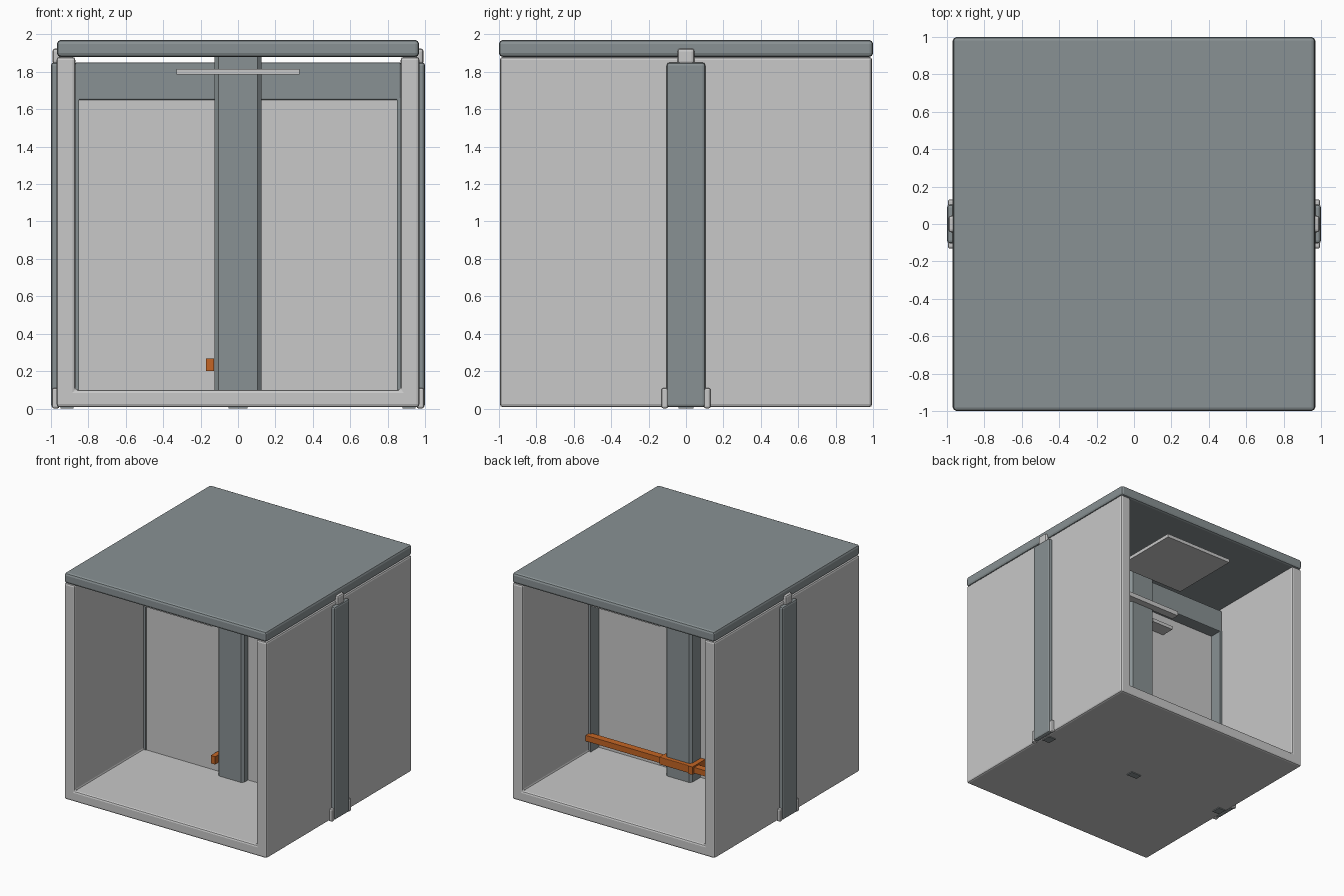
import bpy, bmesh

if "Cube" in bpy.data.objects:
    bpy.data.objects.remove(bpy.data.objects["Cube"])


def material(name, rgb):
    m = bpy.data.materials.new(name)
    m.diffuse_color = (*rgb, 1)
    m.use_nodes = True
    m.node_tree.nodes["Principled BSDF"].inputs["Base Color"].default_value = m.diffuse_color
    return m


LIGHT = material("light_grey", (0.58, 0.58, 0.58))
SLATE = material("slate_grey", (0.25, 0.285, 0.295))
ORANGE = material("orange", (0.55, 0.13, 0.018))


def finish(name, bm, mat, bevel):
    bmesh.ops.recalc_face_normals(bm, faces=bm.faces)
    me = bpy.data.meshes.new(name)
    bm.to_mesh(me)
    bm.free()
    me.materials.append(mat)
    ob = bpy.data.objects.new(name, me)
    bpy.context.collection.objects.link(ob)
    if bevel:
        mod = ob.modifiers.new("bevel", 'BEVEL')
        mod.width = bevel
        mod.segments = 2
        mod.limit_method = 'ANGLE'
    return ob


def box(name, x, y, z, mat, bevel=0.0):
    """Box from (min, max) pairs on each axis."""
    x, y = sorted(x), sorted(y)
    bm = bmesh.new()
    bmesh.ops.create_cube(bm, size=1)
    for v in bm.verts:
        v.co = [r[0] if c < 0 else r[1] for c, r in zip(v.co, (x, y, z))]
    return finish(name, bm, mat, bevel)


def prism(name, pts, axis, lo, hi, mat, bevel=0.0):
    """Extrude a 2D profile along y (profile in xz) or z (profile in xy)."""
    bm = bmesh.new()
    place = (lambda a, b, t: (a, t, b)) if axis == 'y' else (lambda a, b, t: (a, b, t))
    face = bm.faces.new([bm.verts.new(place(a, b, lo)) for a, b in pts])
    ext = bmesh.ops.extrude_face_region(bm, geom=[face])
    shift = place(0, 0, hi - lo)
    bmesh.ops.translate(bm, vec=shift,
                        verts=[g for g in ext["geom"] if isinstance(g, bmesh.types.BMVert)])
    return finish(name, bm, mat, bevel)


# Shell: floor and both side walls as one U-shaped channel, open front and back
shell = [(-.97, .007), (.97, .007), (.97, 1.88), (.87, 1.88),
         (.87, .1), (-.87, .1), (-.87, 1.88), (-.97, 1.88)]
prism("floor_and_side_walls", shell, 'y', -.995, .995, LIGHT, .016)

# Roof slab
box("roof", (-.968, .968), (-1, 1), (1.88, 1.97), SLATE, .02)

# Dividing wall: header, jambs, panels, chamfered centre column
box("header", (-.87, .87), (-.05, .09), (1.65, 1.85), SLATE, .008)
column = [(-.125, -.09), (-.105, -.11), (.105, -.11), (.125, -.09),
          (.125, .09), (.105, .11), (-.105, .11), (-.125, .09)]
prism("centre_column", column, 'z', .09, 1.885, SLATE)
box("column_foot", (-.05, .05), (-.03, .03), (0, .01), SLATE)

for s, side in ((-1, "left"), (1, "right")):
    box(side + "_jamb", (s * .85, s * .88), (-.05, .09), (.09, 1.66), SLATE)
    box(side + "_door_panel", (s * .11, s * .86), (-.04, -.02), (.09, 1.66), LIGHT)

    # Outside strap with base bracket and top knob
    box(side + "_strap", (s * .955, s * 1.0), (-.103, .103), (.007, 1.85), SLATE, .015)
    for t in (-1, 1):
        box(side + "_base_bracket", (s * .955, s * .995), (t * .095, t * .132),
            (0, .11), LIGHT, .012)
    box(side + "_top_knob", (s * .95, s * .992), (-.045, .045), (1.84, 1.925), LIGHT, .015)
    box(side + "_strap_foot", (s * .88, s * .95), (-.04, .04), (0, .01), SLATE)

# Hanging ceiling plates, one at each open end
for t, end in ((-1, "front"), (1, "back")):
    box(end + "_ceiling_plate", (-.33, .33), (t * .2, t * .83), (1.785, 1.815), LIGHT)

# Narrow shelves on the back of the dividing wall
box("upper_shelf", (-.33, .33), (.1, .17), (1.57, 1.61), LIGHT)
box("lower_shelf", (-.33, -.12), (-.02, .1), (1.47, 1.5), LIGHT)

# Locking bar across the back, sleeve over the column, through-bolt
box("locking_bar", (-.87, .87), (.07, .13), (.205, .255), ORANGE)
box("bar_sleeve", (-.13, .155), (.06, .145), (.2, .265), ORANGE, .004)
box("bar_through_bolt", (-.17, -.128), (-.13, .155), (.2, .268), ORANGE)
